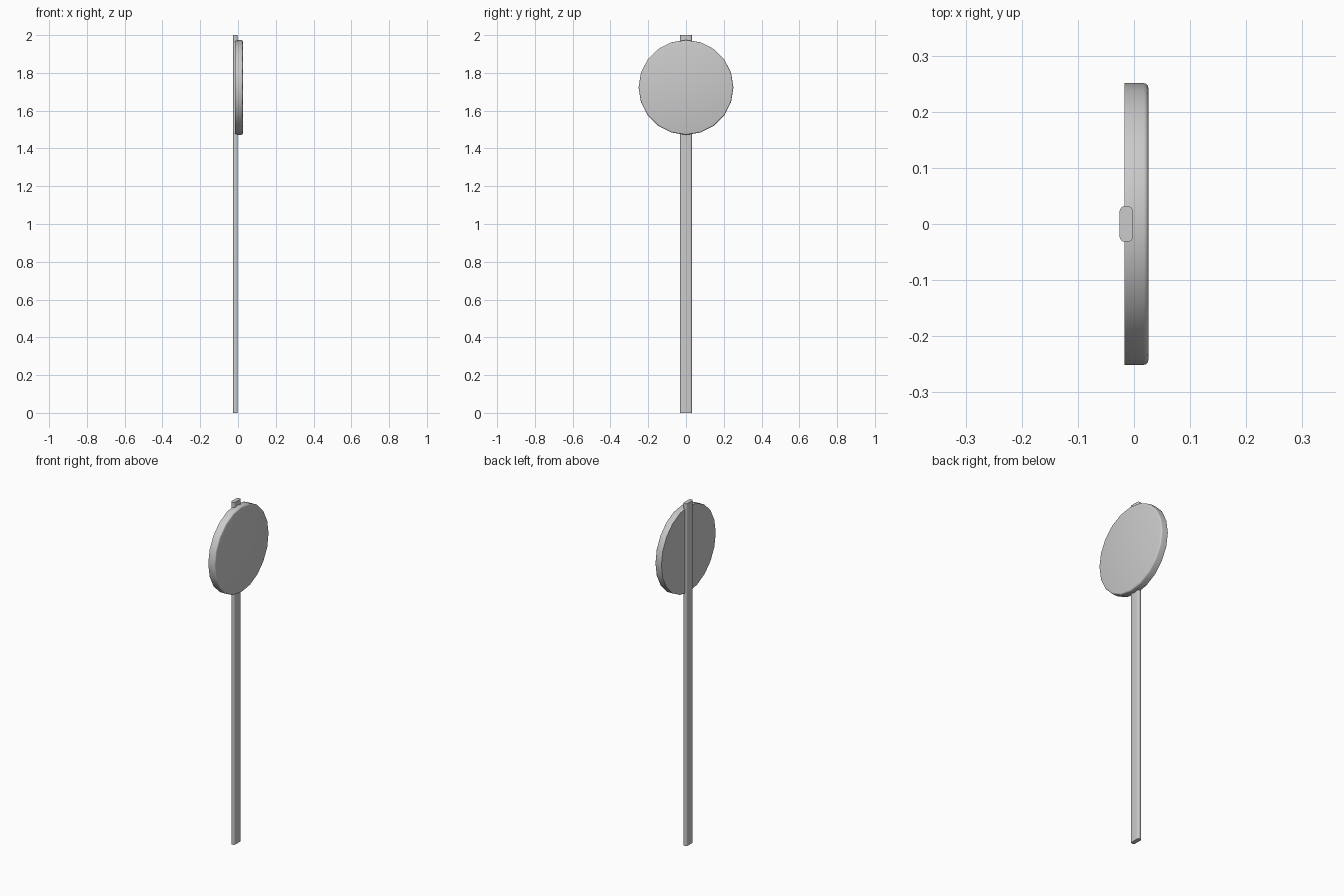
import bpy, bmesh
from math import sin, cos, pi

if "Cube" in bpy.data.objects:
    bpy.data.objects.remove(bpy.data.objects["Cube"])


def loft(name, rings):
    """Solid from a stack of matching rings, capped at both ends."""
    bm = bmesh.new()
    loops = [[bm.verts.new(p) for p in r] for r in rings]
    n = len(loops[0])
    for a, b in zip(loops, loops[1:]):
        for i in range(n):
            j = (i + 1) % n
            bm.faces.new((a[i], a[j], b[j], b[i]))
    bm.faces.new(loops[0][::-1])
    bm.faces.new(loops[-1])
    bmesh.ops.recalc_face_normals(bm, faces=bm.faces[:])
    me = bpy.data.meshes.new(name)
    bm.to_mesh(me)
    bm.free()
    ob = bpy.data.objects.new(name, me)
    bpy.context.collection.objects.link(ob)
    bpy.ops.object.select_all(action='DESELECT')
    ob.select_set(True)
    bpy.context.view_layer.objects.active = ob
    bpy.ops.object.shade_smooth_by_angle(angle=pi / 5)
    return ob


# Post: flat bar with rounded vertical corners
X0, X1, HY, R, SEG = -0.0257, -0.002, 0.0315, 0.009, 4
section = []
corners = [(X1 - R, HY - R), (X0 + R, HY - R), (X0 + R, -HY + R), (X1 - R, -HY + R)]
for k, (cx, cy) in enumerate(corners):
    for s in range(SEG + 1):
        a = pi / 2 * (k + s / SEG)
        section.append((cx + R * cos(a), cy + R * sin(a)))
loft("post", [[(x, y, z) for x, y in section] for z in (0, 2)])

# Sign disc: 20 sides, sharp back edge, rounded front edge
RAD, CZ, BACK, FRONT, B = 0.251, 1.723, -0.0165, 0.0255, 0.008
profile = [(BACK, RAD)]
for s in range(4):
    a = pi / 2 * s / 3
    profile.append((FRONT - B + B * sin(a), RAD - B + B * cos(a)))
loft("sign_disc", [[(x, r * cos(i * pi / 10), CZ + r * sin(i * pi / 10))
                    for i in range(20)] for x, r in profile])
